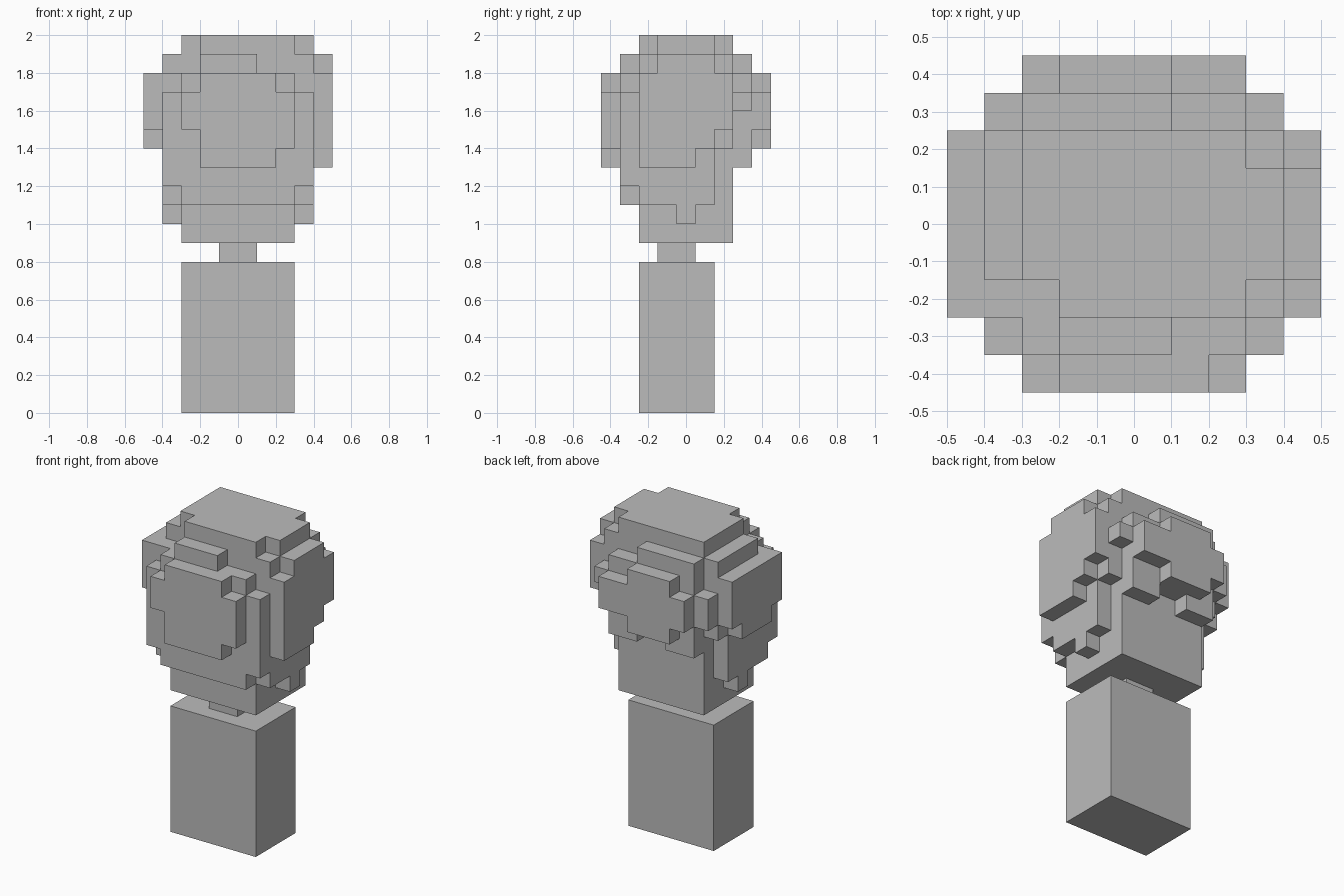
import bpy
import bmesh
from mathutils import Vector

UNIT = 0.1  # edge of one block

cube = bpy.data.objects.get("Cube")
if cube:
    bpy.data.objects.remove(cube, do_unlink=True)

grey = bpy.data.materials.new("stone_grey")
grey.use_nodes = True
grey.diffuse_color = (0.5, 0.5, 0.5, 1)
grey.node_tree.nodes["Principled BSDF"].inputs["Base Color"].default_value = (0.5, 0.5, 0.5, 1)


def block_part(name, boxes):
    """Fuse boxes (x range, y range, z range in block units) into one closed skin."""
    cells = set()
    for (xa, xb), (ya, yb), (za, zb) in boxes:
        cells |= {(x, y, z) for x in range(xa, xb) for y in range(ya, yb) for z in range(za, zb)}
    bm = bmesh.new()
    for cell in cells:
        for axis in range(3):
            for side in (0, 1):
                near = list(cell)
                near[axis] += 2 * side - 1
                if tuple(near) in cells:
                    continue
                u, v = (axis + 1) % 3, (axis + 2) % 3
                ring = []
                for du, dv in ((0, 0), (1, 0), (1, 1), (0, 1)):
                    p = Vector(cell)
                    p[axis] += side
                    p[u] += du
                    p[v] += dv
                    # blocks are counted from the front in y
                    ring.append(bm.verts.new((p.x * UNIT, p.y * UNIT - 0.45, p.z * UNIT)))
                bm.faces.new(ring if side else ring[::-1])
    bmesh.ops.remove_doubles(bm, verts=bm.verts, dist=UNIT / 100)
    bmesh.ops.dissolve_limit(bm, angle_limit=0.01, verts=bm.verts, edges=bm.edges)
    mesh = bpy.data.meshes.new(name)
    bm.to_mesh(mesh)
    bm.free()
    mesh.materials.append(grey)
    obj = bpy.data.objects.new(name, mesh)
    bpy.context.collection.objects.link(obj)
    return obj


# Body and neck
block_part("body", [((-3, 3), (2, 6), (0, 8))])
block_part("neck", [((-1, 1), (3, 5), (8, 9))])

# Head, a rough ball of blocks
core = [((-3, 3), (2, 7), (9, 18))]

crown = [
    ((-2, 4), (2, 3), (18, 19)),
    ((-4, 4), (3, 7), (18, 19)),
    ((4, 5), (3, 6), (18, 19)),
    ((-2, 3), (2, 3), (19, 20)),
    ((-3, 3), (3, 7), (19, 20)),
    ((3, 4), (3, 6), (19, 20)),
]

face = [
    ((-3, 3), (1, 2), (11, 18)),
    ((-4, 4), (1, 2), (12, 17)),
    ((-2, 1), (1, 2), (18, 19)),
    ((-2, 2), (0, 1), (13, 18)),
    ((-3, -2), (0, 1), (15, 17)),
    ((2, 3), (0, 1), (14, 17)),
]

back = [
    ((-3, 3), (7, 8), (14, 18)),
    ((-3, -1), (7, 8), (13, 14)),
    ((1, 3), (7, 8), (13, 14)),
    ((-3, 1), (7, 8), (18, 19)),
    ((-4, -3), (7, 8), (15, 17)),
    ((3, 4), (7, 8), (16, 17)),
    ((-2, 1), (8, 9), (14, 18)),
    ((-3, 3), (8, 9), (15, 17)),
]

# Cheeks repeat on both sides
cheeks = []
for x in (-4, 3):
    cheeks += [
        ((x, x + 1), (2, 7), (14, 18)),
        ((x, x + 1), (2, 6), (11, 14)),
        ((x, x + 1), (4, 5), (10, 11)),
    ]

# Outer side slabs differ slightly
sides = [
    ((-5, -4), (2, 7), (15, 18)),
    ((-5, -4), (3, 6), (14, 15)),
    ((4, 5), (2, 7), (15, 18)),
    ((4, 5), (2, 6), (14, 15)),
    ((4, 5), (2, 5), (13, 14)),
]

block_part("head", core + crown + face + back + cheeks + sides)
